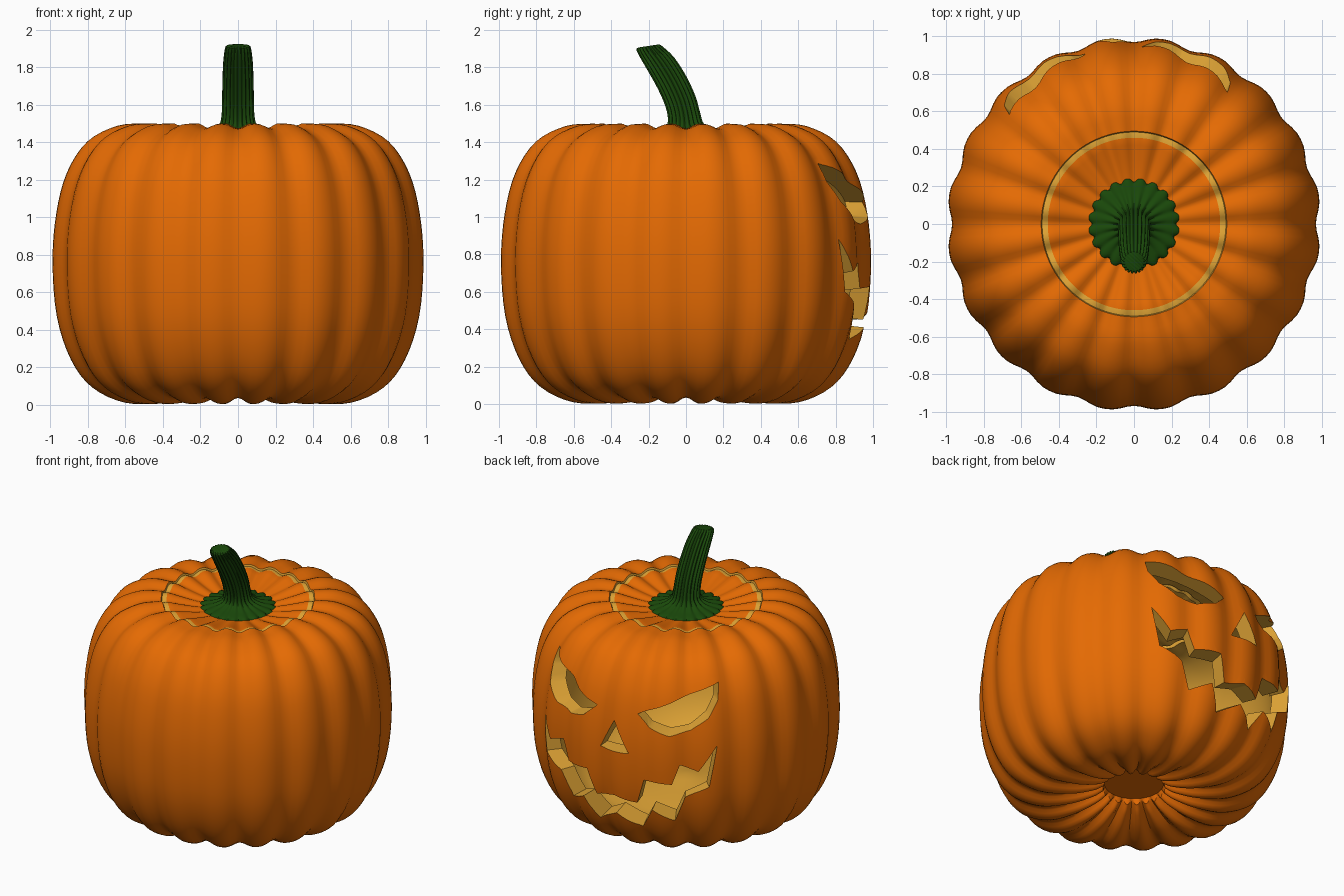
import bpy, bmesh
from math import sin, cos, pi, radians
from mathutils import Vector

if "Cube" in bpy.data.objects:
    bpy.data.objects.remove(bpy.data.objects["Cube"])

RIBS = 20
SEGMENTS = 160
MIDDLE = 0.75


def material(name, rgb):
    m = bpy.data.materials.new(name)
    m.use_nodes = True
    m.diffuse_color = (*rgb, 1)
    bsdf = m.node_tree.nodes["Principled BSDF"]
    bsdf.inputs["Base Color"].default_value = (*rgb, 1)
    bsdf.inputs["Roughness"].default_value = 0.6
    return m


skin = material("orange skin", (0.78, 0.145, 0.001))
flesh = material("yellow flesh", (0.72, 0.36, 0.035))
green = material("stem green", (0.01, 0.065, 0.003))


def smooth_path(points, steps=4):
    """Catmull-Rom curve through points of any dimension."""
    pts = [Vector(p) for p in points]
    ext = [2 * pts[0] - pts[1]] + pts + [2 * pts[-1] - pts[-2]]
    out = []
    for a, b, c, d in zip(ext, ext[1:], ext[2:], ext[3:]):
        for s in range(steps):
            t = s / steps
            out.append(0.5 * (2 * b + (c - a) * t + (2 * a - 5 * b + 4 * c - d) * t * t
                              + (3 * b - a - 3 * c + d) * t ** 3))
    return out + [pts[-1]]


def groove(angle):
    """1 in the valley between two ribs, 0 on the crest."""
    return ((1 + cos(RIBS * angle)) / 2) ** 1.4


def finish(name, bm, materials):
    bmesh.ops.remove_doubles(bm, verts=bm.verts, dist=0.0001)
    bmesh.ops.recalc_face_normals(bm, faces=bm.faces)
    mesh = bpy.data.meshes.new(name)
    bm.to_mesh(mesh)
    bm.free()
    for m in materials:
        mesh.materials.append(m)
    ob = bpy.data.objects.new(name, mesh)
    bpy.context.collection.objects.link(ob)
    return ob


def smooth(ob, angle=40):
    bpy.ops.object.select_all(action="DESELECT")
    ob.select_set(True)
    bpy.context.view_layer.objects.active = ob
    bpy.ops.object.shade_smooth_by_angle(angle=radians(angle))


def ribbed_shell(name, outer, inner):
    """Closed lathe: points are radius, height, rib depth."""
    profile = outer + inner
    n = len(profile)
    bm = bmesh.new()
    columns = []
    for s in range(SEGMENTS):
        a = 2 * pi * s / SEGMENTS
        column = []
        for r, z, depth in profile:
            dent = depth * groove(a)
            # near the axis the ribs only change the height
            rr = r * (1 - dent * min(1, max(0, (r - 0.5) / 0.2)))
            column.append(bm.verts.new((rr * cos(a), rr * sin(a), z - (z - MIDDLE) * dent)))
        columns.append(column)
    for s in range(SEGMENTS):
        p, q = columns[s], columns[(s + 1) % SEGMENTS]
        for i in range(n):
            j = (i + 1) % n
            ends = profile[i][0] < 0.001, profile[j][0] < 0.001
            if all(ends):
                continue
            face = bm.faces.new((p[i], q[i], q[j], p[j]))
            face.material_index = 0 if i < len(outer) - 1 else 1
    return finish(name, bm, (skin, flesh))


# Hollow body, from the lid opening down to the sunken base and back up inside
body_outer = smooth_path([
    (0.495, 1.5, 0.035), (0.65, 1.487, 0.035), (0.81, 1.405, 0.032), (0.92, 1.24, 0.03),
    (0.978, 1.02, 0.028), (0.998, 0.76, 0.028), (0.975, 0.47, 0.028), (0.9, 0.24, 0.03),
    (0.785, 0.09, 0.034), (0.61, 0.01, 0.04), (0.42, 0.01, 0.05), (0.27, 0.05, 0.06),
    (0.2, 0.09, 0.05)]) + [Vector((0.19, 0.13, 0)), Vector((0, 0.13, 0))]
body_inner = smooth_path([
    (0, 0.24, 0), (0.3, 0.2, 0), (0.6, 0.17, 0), (0.78, 0.31, 0), (0.87, 0.55, 0),
    (0.89, 0.8, 0), (0.86, 1.05, 0), (0.77, 1.24, 0), (0.62, 1.35, 0), (0.46, 1.38, 0.02)])
body = ribbed_shell("pumpkin_body", body_outer, body_inner)

# Lid with a bevelled flesh rim
lid_skin = [Vector((0, 1.42, 0))] + smooth_path([
    (0.15, 1.425, 0.005), (0.3, 1.452, 0.02), (0.46, 1.492, 0.035)])
lid_flesh = [Vector(p) for p in ((0.49, 1.488, 0.035), (0.43, 1.38, 0.02), (0, 1.32, 0))]
lid = ribbed_shell("lid", lid_skin, lid_flesh)

# Face openings: degrees from the face's centre line, height
FACE_ANGLE = 96.7
eye = [(9, 1.08), (25, 1.195), (42, 1.29), (41, 1.19), (37, 1.08), (30, 0.99),
       (22, 0.96), (14, 1.0)]
half_nose = [(0, 1.02), (6.3, 0.81)]
upper_lip = [(0, 0.49), (9, 0.45), (12, 0.63), (23, 0.62), (26, 0.76), (33, 0.71), (40, 0.89)]
lower_lip = [(37, 0.6), (28, 0.52), (24, 0.34), (15, 0.41), (10, 0.25), (0, 0.35)]


def mirrored(points):
    return [(-a, z) for a, z in reversed(points)]


lips = upper_lip + lower_lip
# Each outline comes with the height its walls run toward
openings = [(eye, 1.1), (mirrored(eye), 1.1), (half_nose + mirrored(half_nose[1:]), 0.88),
            (lips + mirrored(lips[1:-1]), 0.52)]


def add_opening(bm, outline, level):
    """Flat-walled wedge spreading from the body's axis."""
    rings = []
    for depth in (0.35, 1.5):
        ring = []
        for deg, z in outline:
            a = radians(FACE_ANGLE + deg)
            radius = (1 - abs((z - MIDDLE) / 0.8) ** 3) ** (1 / 3) - 0.01
            scale = depth / (radius * cos(radians(deg)))
            ring.append(bm.verts.new((scale * radius * cos(a), scale * radius * sin(a),
                                      level + scale * (z - level))))
        rings.append(ring)
    near, far = rings
    bm.faces.new(near)
    bm.faces.new(far[::-1])
    for i in range(len(near)):
        j = (i + 1) % len(near)
        bm.faces.new((near[j], near[i], far[i], far[j]))


def carve_openings(target, group):
    """Cut with the first solver that keeps the shell whole."""
    bm = bmesh.new()
    for outline, level in group:
        add_opening(bm, outline, level)
    for f in bm.faces:
        f.material_index = 1
    bmesh.ops.triangulate(bm, faces=bm.faces)
    cutter = finish("face_cutter", bm, (skin, flesh))
    cutter.hide_render = True
    carve = target.modifiers.new("carve face", "BOOLEAN")
    carve.operation = "DIFFERENCE"
    carve.object = cutter
    for solver in ("MANIFOLD", "EXACT", "FLOAT"):
        carve.solver = solver
        bpy.context.view_layer.update()
        graph = bpy.context.evaluated_depsgraph_get()
        carved = bpy.data.meshes.new_from_object(target.evaluated_get(graph), depsgraph=graph)
        if len(carved.polygons) > len(target.data.polygons) / 2:
            target.data = carved
            break
    target.modifiers.clear()
    bpy.data.objects.remove(cutter)


# Wedges spread at different rates, so cut the eyes apart from the nose and mouth
carve_openings(body, openings[:2])
carve_openings(body, openings[2:3])
carve_openings(body, openings[3:])
smooth(body)
smooth(lid)

# Curved stem with a scalloped foot: y, height, radius, tilt, rib depth
stem_rings = smooth_path([
    (0, 1.415, 0.255, 0, 0.1), (0, 1.445, 0.24, 0, 0.12), (0, 1.462, 0.165, 0, 0.15),
    (-0.005, 1.49, 0.105, 0.05, 0.15), (-0.01, 1.54, 0.089, 0.15, 0.15),
    (-0.03, 1.62, 0.086, 0.35, 0.15), (-0.075, 1.72, 0.084, 0.5, 0.15),
    (-0.135, 1.82, 0.08, 0.45, 0.15), (-0.195, 1.9, 0.07, 0.2, 0.15),
    (-0.2, 1.915, 0.058, 0.15, 0.15)], 3)
bm = bmesh.new()
rings = []
for y, z, radius, tilt, depth in stem_rings:
    ring = []
    for s in range(SEGMENTS):
        a = 2 * pi * s / SEGMENTS
        r = radius * (1 - depth * groove(a))
        ring.append(bm.verts.new((r * cos(a), y + r * sin(a) * cos(tilt),
                                  z + r * sin(a) * sin(tilt))))
    rings.append(ring)
for low, high in zip(rings, rings[1:]):
    for s in range(SEGMENTS):
        t = (s + 1) % SEGMENTS
        bm.faces.new((low[s], low[t], high[t], high[s]))
bm.faces.new(rings[0][::-1])
bm.faces.new(rings[-1])
stem = finish("stem", bm, (green,))
smooth(stem)
